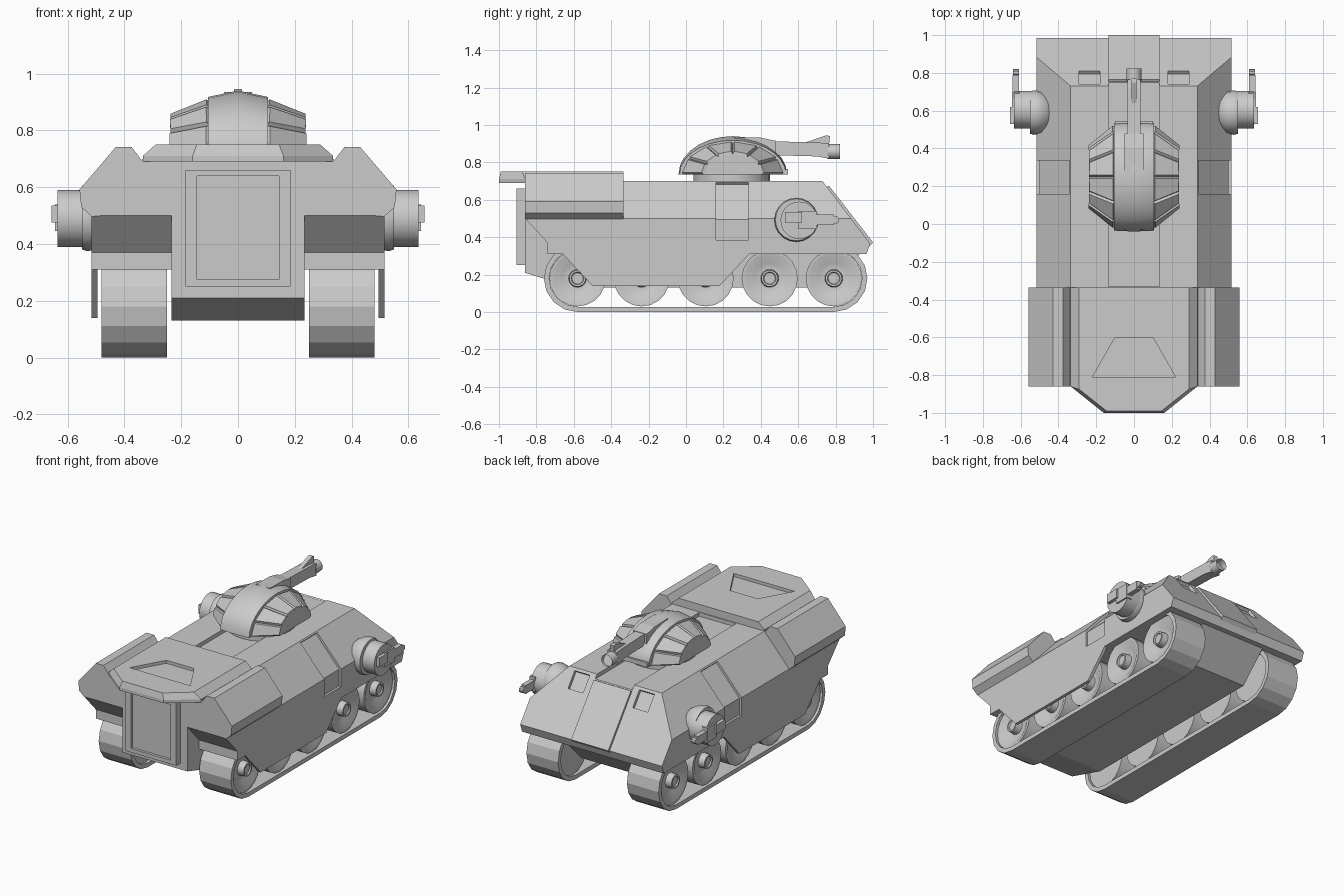
import bpy, bmesh, math

if "Cube" in bpy.data.objects:
    bpy.data.objects.remove(bpy.data.objects["Cube"])


def finish(name, bm, mirror=False, smooth=False):
    bmesh.ops.recalc_face_normals(bm, faces=bm.faces)
    me = bpy.data.meshes.new(name)
    bm.to_mesh(me)
    bm.free()
    ob = bpy.data.objects.new(name, me)
    bpy.context.collection.objects.link(ob)
    for o in bpy.context.selected_objects:
        o.select_set(False)
    bpy.context.view_layer.objects.active = ob
    ob.select_set(True)
    if smooth:
        bpy.ops.object.shade_smooth_by_angle(angle=math.radians(35))
    if mirror:
        ob.modifiers.new("mirror", 'MIRROR')
    return ob


def loft_bm(rings, closed=False):
    bm = bmesh.new()
    vs = [[bm.verts.new(p) for p in r] for r in rings]
    n = len(rings[0])
    pairs = list(zip(vs, vs[1:])) + ([(vs[-1], vs[0])] if closed else [])
    for a, b in pairs:
        for i in range(n):
            j = (i + 1) % n
            bm.faces.new((a[i], a[j], b[j], b[i]))
    if not closed:
        bm.faces.new(vs[0])
        bm.faces.new(vs[-1])
    return bm


def prism(name, pts, axis, a, b, mirror=False):
    put = {'x': lambda p, t: (t, p[0], p[1]),
           'y': lambda p, t: (p[0], t, p[1]),
           'z': lambda p, t: (p[0], p[1], t)}[axis]
    return finish(name, loft_bm([[put(p, t) for p in pts] for t in (a, b)]), mirror)


def box(name, x0, x1, y0, y1, z0, z1, mirror=False):
    return prism(name, [(y0, z0), (y1, z0), (y1, z1), (y0, z1)], 'x', x0, x1, mirror)


def lathe_x(name, profile, y, z, n=20, mirror=True):
    rings = [[(x, y + r * math.cos(2 * math.pi * i / n), z + r * math.sin(2 * math.pi * i / n))
              for i in range(n)] for x, r in profile]
    return finish(name, loft_bm(rings), mirror, True)


def boolean(ob, cutter, op='DIFFERENCE'):
    m = ob.modifiers.new("cut", 'BOOLEAN')
    m.operation, m.object, m.solver = op, cutter, 'EXACT'
    cutter.hide_render = True
    bpy.context.view_layer.objects.active = ob
    bpy.ops.object.modifier_apply(modifier=m.name)
    bpy.data.objects.remove(cutter, do_unlink=True)


# Upper hull: cross-section trimmed by the side profile
hull = prism("upper_hull", [(-.515, .2), (.515, .2), (.515, .5), (.335, .7), (-.335, .7), (-.515, .5)],
             'y', -1.1, 1.1)
boolean(hull, prism("hull_trim", [(-.86, .5), (-.86, .8), (.654, .8), (.985, .365), (.965, .31),
                                  (-.74, .31), (-.74, .37)], 'x', -.7, .7), 'INTERSECT')
# Recesses in deck, sides and sloped nose
boolean(hull, box("deck_cut", -.135, .135, -.33, .8, .675, .8))
boolean(hull, prism("side_cut", [(.5, .385), (.5, .494), (.331, .682), (.345, .697), (.6, .697), (.6, .385)],
                    'y', .16, .335, True))
boolean(hull, prism("lamp_cut", [(.726, .672), (.764, .705), (.834, .612), (.794, .582)], 'x', .18, .29, True))

# Lower hull, skirts and nose plate
prism("lower_hull", [(-.862, .21), (-.862, .69), (-.7, .69), (-.7, .35), (.95, .35), (.93, .31),
                     (.75, .13), (-.6, .13)], 'x', -.235, .235)
prism("side_skirt", [(-.66, .312), (-.5, .14), (.18, .14), (.34, .312)], 'x', .495, .515, True)
prism("nose_plate", [(.735, .66), (.765, .675), (1.0, .372), (.975, .345)], 'x', -.135, .135)

# Overhanging roof with a hatch recess
half_low = [(.335, -.335), (.335, -.86), (.16, -1.0)]
half_top = [(.29, -.335), (.29, -.875), (.145, -.99)]
rings = []
for half, z in ((half_low, .69), (half_low, .71), (half_top, .75)):
    rings.append([(x, y, z) for x, y in half] + [(-x, y, z) for x, y in reversed(half)])
roof = finish("rear_roof", loft_bm(rings))
boolean(roof, prism("hatch_cut", [(-.22, -.81), (.22, -.81), (.1, -.6), (-.1, -.6)], 'z', .73, .8))

# Side stowage pods
prism("side_pod", [(.335, .69), (.375, .742), (.43, .742), (.558, .592), (.552, .53), (.515, .497), (.48, .5)],
      'y', -.86, -.335, True)

# Door
door = box("door", -.185, .185, -.905, -.855, .25, .66)
boolean(door, box("door_cut", -.145, .145, -.95, -.888, .275, .64))


# Tracks and road wheels
def stadium(x, r):
    out = []
    for cy, start in ((.79, -90), (-.58, 90)):
        for i in range(9):
            t = math.radians(start + i * 22.5)
            out.append((x, cy + r * math.cos(t), .18 + r * math.sin(t)))
    return out


finish("track", loft_bm([stadium(.25, .18), stadium(.48, .18), stadium(.48, .152), stadium(.25, .152)], True), True)
for k in range(5):
    lathe_x(f"wheel_{k + 1}", [(.265, .08), (.265, .15), (.465, .15), (.465, .13), (.435, .08),
                               (.435, .048), (.478, .044), (.478, .034), (.47, .03)], -.58 + .3425 * k, .18)

# Side guns: ball mount, drum, cap and barrel
ball = [(.53 - .115 * math.sin(t), .118 * math.cos(t)) for t in [math.radians(a) for a in (80, 60, 40, 20, 0)]]
lathe_x("gun_ball", ball + [(.55, .112), (.55, .1)], .59, .493)
lathe_x("gun_drum", [(.54, .1), (.635, .1)], .605, .49)
box("gun_cap", .63, .657, .53, .62, .475, .535, True)
box("gun_breech", .605, .645, .6, .7, .445, .54, True)
box("gun_barrel", .61, .642, .68, .79, .465, .52, True)
lathe_x("gun_muzzle", [(.61, .02), (.64, .02)], .8, .493, 10)


# Turret: ring, centre arch and sloped flanks with raised panels
def arch(x, a, h, n):
    return [(x, .25 - a * math.cos(math.pi * i / n), .735 + h * math.sin(math.pi * i / n)) for i in range(n + 1)]


bm = bmesh.new()
bmesh.ops.create_cone(bm, segments=24, cap_ends=True, radius1=.205, radius2=.205, depth=.07)
bmesh.ops.translate(bm, verts=bm.verts, vec=(0, .245, .705))
finish("turret_ring", bm, smooth=True)
finish("turret_arch", loft_bm([arch(-.105, .285, .183, 14), arch(0, .29, .205, 14), arch(.105, .285, .183, 14)]),
       smooth=True)
bm = loft_bm([arch(.1, .265, .165, 6), arch(.238, .155, .11, 6)])
bmesh.ops.recalc_face_normals(bm, faces=bm.faces)
panels = [f for f in bm.faces if len(f.verts) == 4 and f.normal.z > -.5]
bmesh.ops.inset_individual(bm, faces=panels, thickness=.009, depth=.014)
finish("turret_flank", bm, True)
box("turret_lip", -.1, .1, .5, .545, .735, .765)

# Main gun with sight fin and muzzle
prism("gun_housing", [(.26, .88), (.26, .935), (.4, .932), (.48, .915), (.48, .83), (.4, .83)], 'x', -.05, .05)
prism("main_barrel", [(.4, .84), (.4, .915), (.72, .905), (.765, .9), (.765, .82), (.7, .832)], 'x', -.034, .034)
prism("sight_fin", [(.62, .9), (.75, .945), (.77, .94), (.765, .895)], 'x', -.014, .014)
muzzle = bmesh.new()
bmesh.ops.create_cone(muzzle, segments=12, cap_ends=True, radius1=.04, radius2=.04, depth=.065)
for v in muzzle.verts:
    x, y, z = v.co
    v.co = (x, z + .79, y + .858)
top_caps = [f for f in muzzle.faces if f.calc_center_median().y > .82]
bmesh.ops.inset_region(muzzle, faces=top_caps, thickness=.015)
for v in {v for f in top_caps for v in f.verts}:
    v.co.y -= .03
finish("muzzle", muzzle, smooth=True)
